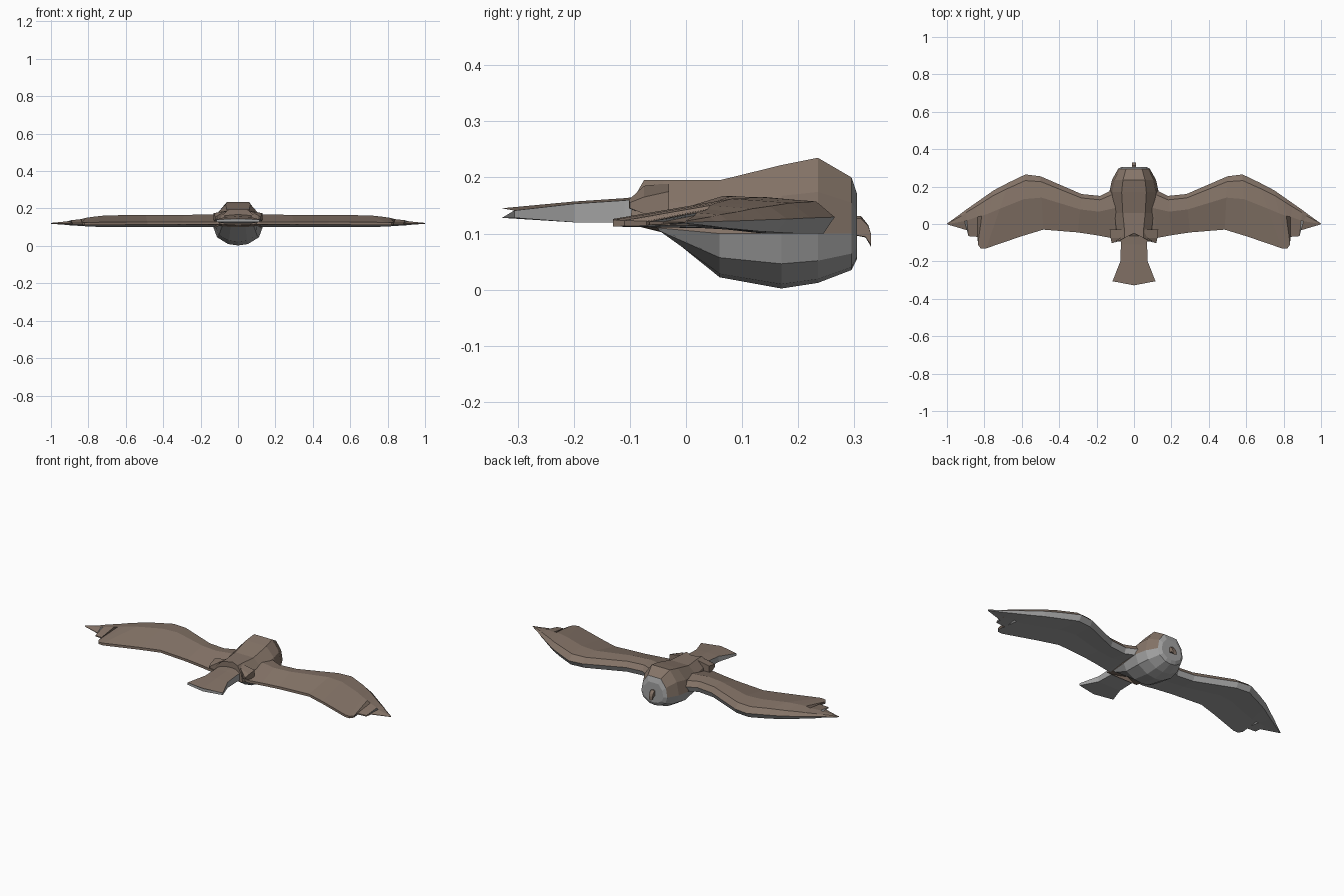
import bpy, bmesh


def material(name, rgb):
    m = bpy.data.materials.new(name)
    m.diffuse_color = (*rgb, 1)
    return m


BROWN = material("feather brown", (0.235, 0.175, 0.138))
GREY = material("belly grey", (0.37, 0.37, 0.37))


def loft(name, rings, is_grey, mirror=False):
    """Skin closed rings of equal size, cap both ends, colour faces by a rule."""
    bm = bmesh.new()
    vs = [[bm.verts.new(p) for p in r] for r in rings]
    n = len(vs[0])
    for a, b in zip(vs, vs[1:]):
        for i in range(n):
            j = (i + 1) % n
            bm.faces.new((a[i], a[j], b[j], b[i]))
    bm.faces.new(vs[0])
    bm.faces.new(vs[-1])
    bmesh.ops.recalc_face_normals(bm, faces=bm.faces)
    bm.normal_update()
    for f in bm.faces:
        f.material_index = int(is_grey(f.normal, f.calc_center_median()))
    me = bpy.data.meshes.new(name)
    bm.to_mesh(me)
    bm.free()
    me.materials.append(BROWN)
    me.materials.append(GREY)
    ob = bpy.data.objects.new(name, me)
    bpy.context.collection.objects.link(ob)
    if mirror:
        ob.modifiers.new("mirror", 'MIRROR')
    return ob


# Body: rings along y, given as y, top z, bottom z, half width, rear V notch
def body_ring(y, top, bot, w, notch=0):
    s = 0.1 if bot < 0.1 else bot + 0.01
    half = [(0, top), (0.5 * w, top), (0.88 * w, s + 0.55 * (top - s)),
            (w, s), (0.85 * w, s + 0.55 * (bot - s)),
            (0.4 * w, s + 0.92 * (bot - s)), (0, bot)]
    pts = half + [(-x, z) for x, z in half[-2:0:-1]]
    return [(x, y - notch * abs(x) / w, z) for x, z in pts]


loft("body", [
    body_ring(-0.05, 0.195, 0.11, 0.10, 0.05),
    body_ring(-0.03, 0.195, 0.10, 0.10, 0.02),
    body_ring(0.06, 0.195, 0.022, 0.12),
    body_ring(0.17, 0.222, 0.002, 0.132),
    body_ring(0.235, 0.235, 0.012, 0.118),
    body_ring(0.295, 0.2, 0.035, 0.085),
    body_ring(0.305, 0.17, 0.055, 0.066)],
    lambda n, c: c.z < 0.1 or n.y > 0.8)

# Wings: stations of leading x, y, trailing x, y, bottom z, top z
STATIONS = [
    (0.04, 0.20, 0.04, -0.07, 0.10, 0.165),
    (0.10, 0.19, 0.12, -0.075, 0.10, 0.167),
    (0.18, 0.15, 0.20, -0.06, 0.10, 0.167),
    (0.28, 0.16, 0.30, -0.045, 0.10, 0.166),
    (0.50, 0.255, 0.485, -0.03, 0.10, 0.165),
    (0.58, 0.265, 0.60, -0.065, 0.10, 0.165),
    (0.67, 0.222, 0.79, -0.13, 0.10, 0.162),
    (0.75, 0.18, 0.82, -0.13, 0.102, 0.155),
    (0.80, 0.145, 0.835, -0.11, 0.104, 0.15),
    (0.85, 0.11, 0.82, -0.07, 0.107, 0.143),
    (0.90, 0.075, 0.885, -0.065, 0.11, 0.137),
    (0.93, 0.052, 0.87, -0.04, 0.113, 0.132),
    (1.0, 0.002, 0.995, -0.003, 0.118, 0.123)]


def wing_ring(lx, ly, tx, ty, bot, top):
    def at(t, z):
        return (lx + (tx - lx) * t, ly + (ty - ly) * t, bot + (top - bot) * z)
    return [at(0.06, 0), at(0, 0.45), at(0.1, 0.88), at(0.4, 1),
            at(1, 0.42), at(1, 0.2), at(0.5, 0.15)]


loft("wings", [wing_ring(*s) for s in STATIONS],
     lambda n, c: n.z < -0.1, mirror=True)

# Tail fan: y at centre, half width, bottom z, top z, sweep of the corners
TAIL = [(-0.02, 0.075, 0.115, 0.172, 0), (-0.11, 0.07, 0.12, 0.163, 0),
        (-0.2, 0.073, 0.12, 0.157, 0), (-0.328, 0.115, 0.128, 0.145, 0.022)]
loft("tail", [[(-w, y + d, a), (0, y, a), (w, y + d, a),
               (w, y + d, b - 0.004), (0, y, b), (-w, y + d, b - 0.004)]
              for y, w, a, b, d in TAIL],
     lambda n, c: n.z < 0.4)

# Small pointed feathers between wing and tail
loft("rear_feathers", [
    [(0.05, -0.03, 0.13), (0.13, -0.03, 0.13), (0.13, -0.03, 0.175), (0.05, -0.03, 0.19)],
    [(0.07, -0.075, 0.135), (0.125, -0.075, 0.135), (0.125, -0.075, 0.165), (0.07, -0.075, 0.185)],
    [(0.112, -0.102, 0.145), (0.12, -0.1, 0.145), (0.12, -0.1, 0.155), (0.112, -0.102, 0.16)]],
    lambda n, c: n.z < -0.3, mirror=True)

# Hooked beak: side profile swept across x
HOOK = [(0.295, 0.132), (0.312, 0.131), (0.325, 0.115), (0.33, 0.098),
        (0.33, 0.076), (0.32, 0.093), (0.295, 0.098)]
loft("beak", [[(x, y, 0.1 + (z - 0.1) * k) for y, z in HOOK]
              for x, k in ((-0.012, 0.85), (0, 1), (0.012, 0.85))],
     lambda n, c: False)
